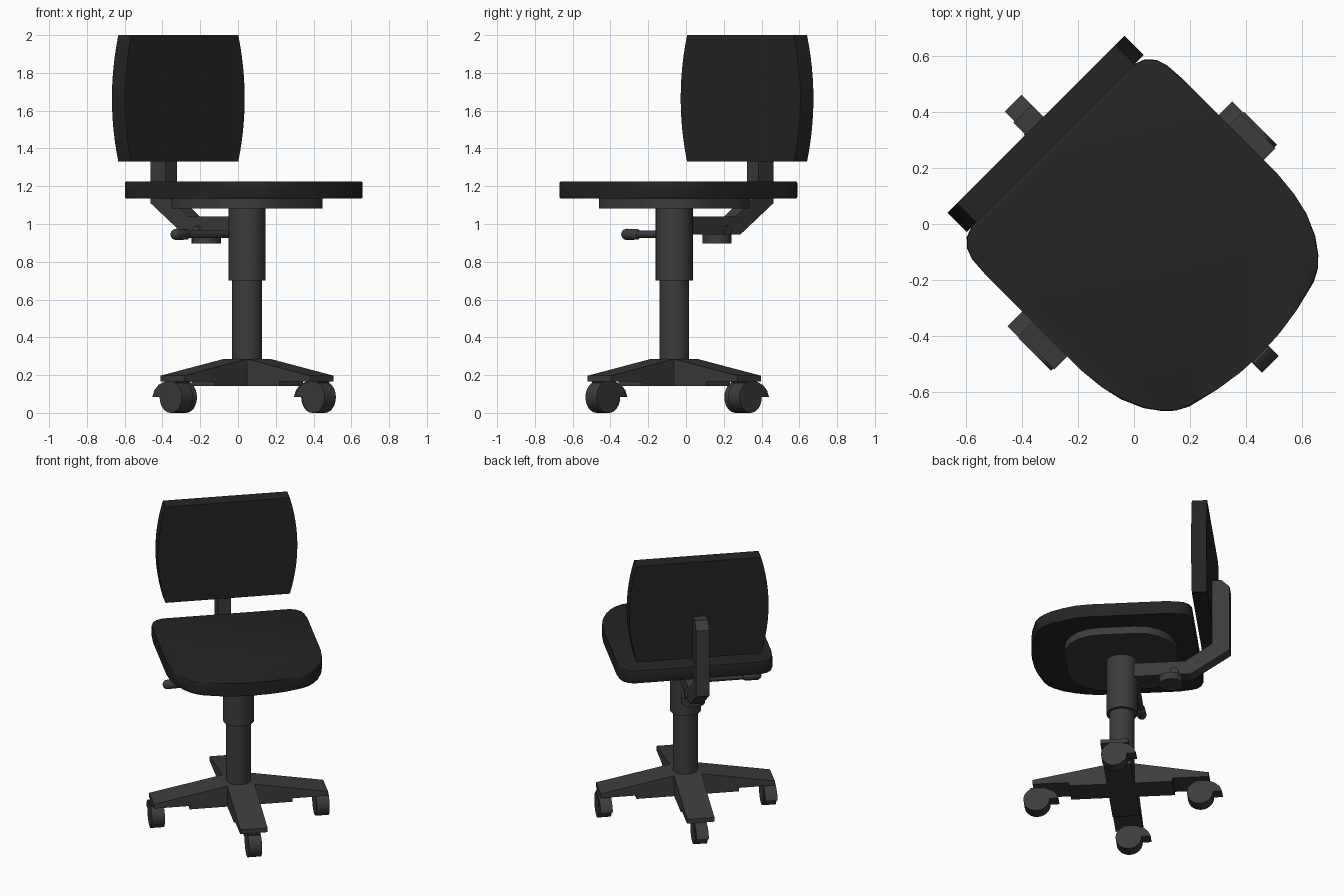
import bpy, bmesh, math
from mathutils import Matrix, Vector

if "Cube" in bpy.data.objects:
    bpy.data.objects.remove(bpy.data.objects["Cube"])

# The chair is modelled facing -y, then turned 45 degrees about z
TURN = Matrix.Rotation(math.radians(45), 4, 'Z')
CX, CY = -0.01, -0.078          # column axis


def material(name, v):
    m = bpy.data.materials.new(name)
    m.diffuse_color = (v, v, v, 1)
    m.use_nodes = True
    m.node_tree.nodes["Principled BSDF"].inputs["Base Color"].default_value = m.diffuse_color
    return m


FABRIC = material("black_fabric", 0.018)
PLASTIC = material("dark_plastic", 0.045)


def finish(name, bm, mat, smooth=35):
    bmesh.ops.recalc_face_normals(bm, faces=bm.faces[:])
    bm.transform(TURN)
    me = bpy.data.meshes.new(name)
    bm.to_mesh(me)
    bm.free()
    me.materials.append(mat)
    ob = bpy.data.objects.new(name, me)
    bpy.context.collection.objects.link(ob)
    if smooth:
        bpy.ops.object.select_all(action='DESELECT')
        ob.select_set(True)
        bpy.context.view_layer.objects.active = ob
        bpy.ops.object.shade_smooth_by_angle(angle=math.radians(smooth))
    return ob


def prism(name, pts, axis, lo, hi, mat=PLASTIC, smooth=0, bevel=0, turn=None):
    """Extrude a 2D outline along an axis from lo to hi."""
    put = {'x': lambda a, b, t: (t, a, b),
           'y': lambda a, b, t: (a, t, b),
           'z': lambda a, b, t: (a, b, t)}[axis]
    bm = bmesh.new()
    rings = [[bm.verts.new(put(a, b, t)) for a, b in pts] for t in (lo, hi)]
    caps = [bm.faces.new(r) for r in rings]
    n = len(pts)
    for i in range(n):
        j = (i + 1) % n
        bm.faces.new((rings[0][i], rings[0][j], rings[1][j], rings[1][i]))
    if bevel:
        rim = list({e for f in caps for e in f.edges})
        bmesh.ops.bevel(bm, geom=rim, offset=bevel, segments=2,
                        profile=0.5, affect='EDGES')
    if turn:
        bm.transform(turn)
    return finish(name, bm, mat, smooth)


def rod(name, p, q, r, sides=24, mat=PLASTIC):
    p, q = Vector(p), Vector(q)
    d = q - p
    bm = bmesh.new()
    bmesh.ops.create_cone(bm, cap_ends=True, segments=sides,
                          radius1=r, radius2=r, depth=d.length)
    bm.transform(Matrix.Translation((p + q) / 2)
                 @ d.to_track_quat('Z', 'Y').to_matrix().to_4x4())
    return finish(name, bm, mat)


def rounded_square(cx, cy, s, r, seg=5):
    out = []
    for k, (sx, sy) in enumerate(((1, 1), (-1, 1), (-1, -1), (1, -1))):
        for i in range(seg + 1):
            a = math.pi / 2 * (k + i / seg)
            out.append((cx + sx * (s - r) + r * math.cos(a),
                        cy + sy * (s - r) + r * math.sin(a)))
    return out


# Seat cushion: half outline mirrored left to right
half = [(0, -0.65), (0.1, -0.645), (0.2, -0.63), (0.315, -0.602), (0.36, -0.578),
        (0.395, -0.545), (0.435, -0.49), (0.47, -0.41), (0.488, -0.33),
        (0.497, -0.24), (0.497, 0.25), (0.492, 0.32), (0.478, 0.36),
        (0.45, 0.39), (0.41, 0.405)]
outline = half + [(-x, y) for x, y in reversed(half[1:])]
prism("seat", [(x - 0.007, y) for x, y in outline], 'z', 1.135, 1.225,
      FABRIC, 40, bevel=0.008)

# Backrest: sides bow outwards
N = 12
side = []
for i in range(N + 1):
    t = i / N
    side.append((0.40 + 0.048 * (1 - (2 * t - 1) ** 2), 1.33 + 0.67 * t))
back = [(0.005 + x, z) for x, z in side] + [(0.005 - x, z) for x, z in reversed(side)]
prism("backrest", back, 'y', 0.403, 0.501, FABRIC, 35)

# Pan under the seat
prism("seat_pan", rounded_square(CX, CY, 0.355, 0.24), 'z', 1.083, 1.136, smooth=35)

# Bent arm carrying the backrest
prism("back_arm", [(CY, 0.945), (0.366, 0.945), (0.612, 1.11), (0.612, 1.57),
                   (0.56, 1.62), (0.5, 1.62), (0.5, 1.16), (0.33, 1.04), (CY, 1.04)],
      'x', -0.042, 0.042)

# Adjusting knob under the arm
rod("knob", (-0.003, 0.235, 0.897), (-0.003, 0.235, 0.946), 0.077)
rod("knob_pin", (-0.055, 0.26, 0.965), (0.055, 0.26, 0.965), 0.027, 12)

# Height lever
rod("lever_rod", (-0.38, 0.01, 0.945), (-0.02, 0.01, 0.945), 0.02, 16)
bm = bmesh.new()
bmesh.ops.create_uvsphere(bm, u_segments=16, v_segments=8, radius=0.03)
for v in bm.verts:
    v.co.z += 0.033 if v.co.z > 0 else -0.033
bm.transform(Matrix.Translation((-0.42, 0.01, 0.945)) @ Matrix.Rotation(math.pi / 2, 4, 'Y'))
finish("lever_grip", bm, PLASTIC)

# Column
rod("column_lower", (CX, CY, 0.145), (CX, CY, 0.72), 0.079, 32)
rod("column_sleeve", (CX, CY, 0.70), (CX, CY, 1.09), 0.098, 32)

# Four legs with casters, all casters trailing the same way
leg = [(0, 0.285), (0.09, 0.285), (0.56, 0.197), (0.56, 0.167),
       (0.33, 0.167), (0.33, 0.143), (0, 0.143)]
hood = [(-0.04, 0.168), (0.05, 0.165), (0.095, 0.148), (0.125, 0.12),
        (0.14, 0.085), (0.07, 0.085), (0, 0.1)]
for k, label in enumerate(("back", "left", "front", "right")):
    a = k * math.pi / 2
    prism(f"{label}_leg", leg, 'x', -0.088, 0.088,
          turn=Matrix.Translation((CX, CY, 0)) @ Matrix.Rotation(a, 4, 'Z'))
    x = CX - 0.53 * math.sin(a)
    y = CY + 0.52 * math.cos(a) - 0.02 * abs(math.cos(a))
    rod(f"{label}_caster_wheel", (x - 0.042, y, 0.083), (x + 0.042, y, 0.083), 0.083)
    prism(f"{label}_caster_hood", [(y + p, z) for p, z in hood], 'x',
          x - 0.039, x + 0.039, smooth=35)
